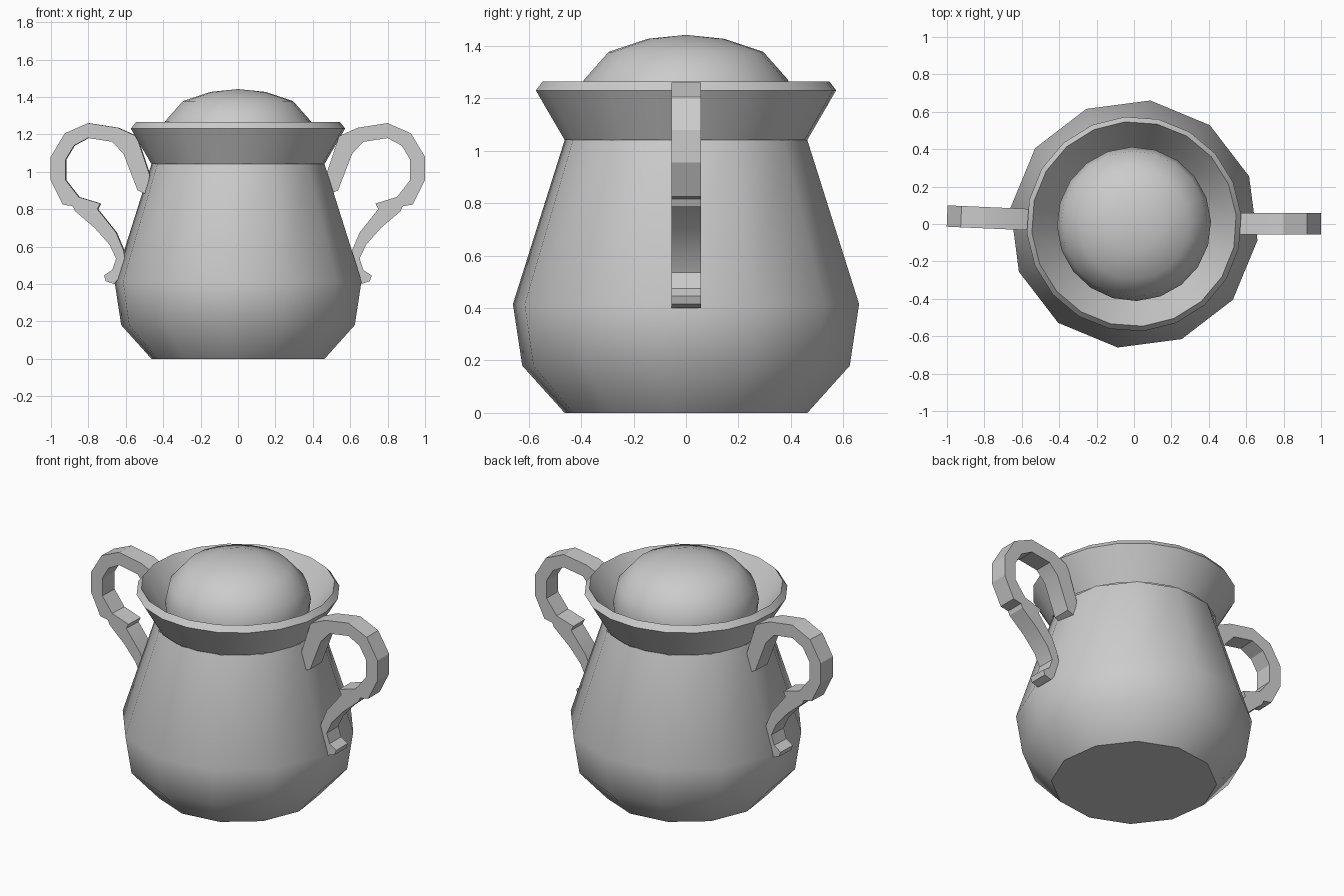
import bpy, bmesh, math

if "Cube" in bpy.data.objects:
    bpy.data.objects.remove(bpy.data.objects["Cube"])


def finish(name, bm, angle):
    bmesh.ops.recalc_face_normals(bm, faces=bm.faces)
    mesh = bpy.data.meshes.new(name)
    bm.to_mesh(mesh)
    bm.free()
    ob = bpy.data.objects.new(name, mesh)
    bpy.context.collection.objects.link(ob)
    bpy.ops.object.select_all(action='DESELECT')
    ob.select_set(True)
    bpy.context.view_layer.objects.active = ob
    bpy.ops.object.shade_smooth_by_angle(angle=math.radians(angle))
    return ob


def lathe(name, profile, sides, offset=0.0, cap_bottom=False, cap_top=False, angle=35):
    """Revolve (radius, z) points around z."""
    bm = bmesh.new()
    rings = []
    for r, z in profile:
        ring = []
        for i in range(sides):
            a = math.radians(offset) + 2 * math.pi * i / sides
            ring.append(bm.verts.new((r * math.cos(a), r * math.sin(a), z)))
        rings.append(ring)
    for lo, hi in zip(rings, rings[1:]):
        for i in range(sides):
            j = (i + 1) % sides
            bm.faces.new((lo[i], lo[j], hi[j], hi[i]))
    if cap_bottom:
        bm.faces.new(rings[0])
    if cap_top:
        bm.faces.new(rings[-1])
    bmesh.ops.remove_doubles(bm, verts=bm.verts, dist=1e-5)
    return finish(name, bm, angle)


# Pot body: twelve-sided, flat base
lathe("pot_body", [(0.467, 0), (0.63, 0.18), (0.666, 0.415), (0.467, 1.04)],
      12, 22.5, cap_bottom=True)

# Flared rim with sloping inner wall
lathe("flared_rim", [(0.464, 1.04), (0.575, 1.23), (0.548, 1.265), (0.40, 1.05)],
      20, 5, angle=30)

# Domed lid sitting inside the rim
lathe("domed_lid", [(0.40, 1.06), (0.412, 1.17), (0.39, 1.27), (0.295, 1.377),
                    (0.145, 1.427), (0.0, 1.442)], 20, 2)

# Scrolled handle outline in x, z
outline = [
    (.54, 1.19), (.64, 1.235), (.80, 1.26), (.925, 1.205), (1.0, 1.08),
    (1.0, .955), (.935, .825), (.88, .815), (.87, .79), (.765, .70),
    (.685, .61), (.65, .535), (.67, .475), (.715, .445), (.705, .415),
    (.66, .40), (.62, .45), (.60, .52), (.61, .58), (.65, .675),
    (.75, .80), (.735, .83), (.85, .865), (.92, .955), (.92, 1.065),
    (.875, 1.14), (.80, 1.18), (.67, 1.16), (.61, 1.095), (.535, .90),
    (.49, .88), (.47, .98)]


def handle(name, turn):
    bm = bmesh.new()
    face = bm.faces.new([bm.verts.new((x, -0.056, z)) for x, z in outline])
    ext = bmesh.ops.extrude_face_region(bm, geom=[face], use_keep_orig=True)
    moved = [g for g in ext["geom"] if isinstance(g, bmesh.types.BMVert)]
    bmesh.ops.translate(bm, verts=moved, vec=(0, 0.114, 0))
    ob = finish(name, bm, 25)
    ob.rotation_euler.z = math.radians(turn)


# Two handles, the left one turned slightly off axis
handle("right_handle", 0)
handle("left_handle", 177.5)
